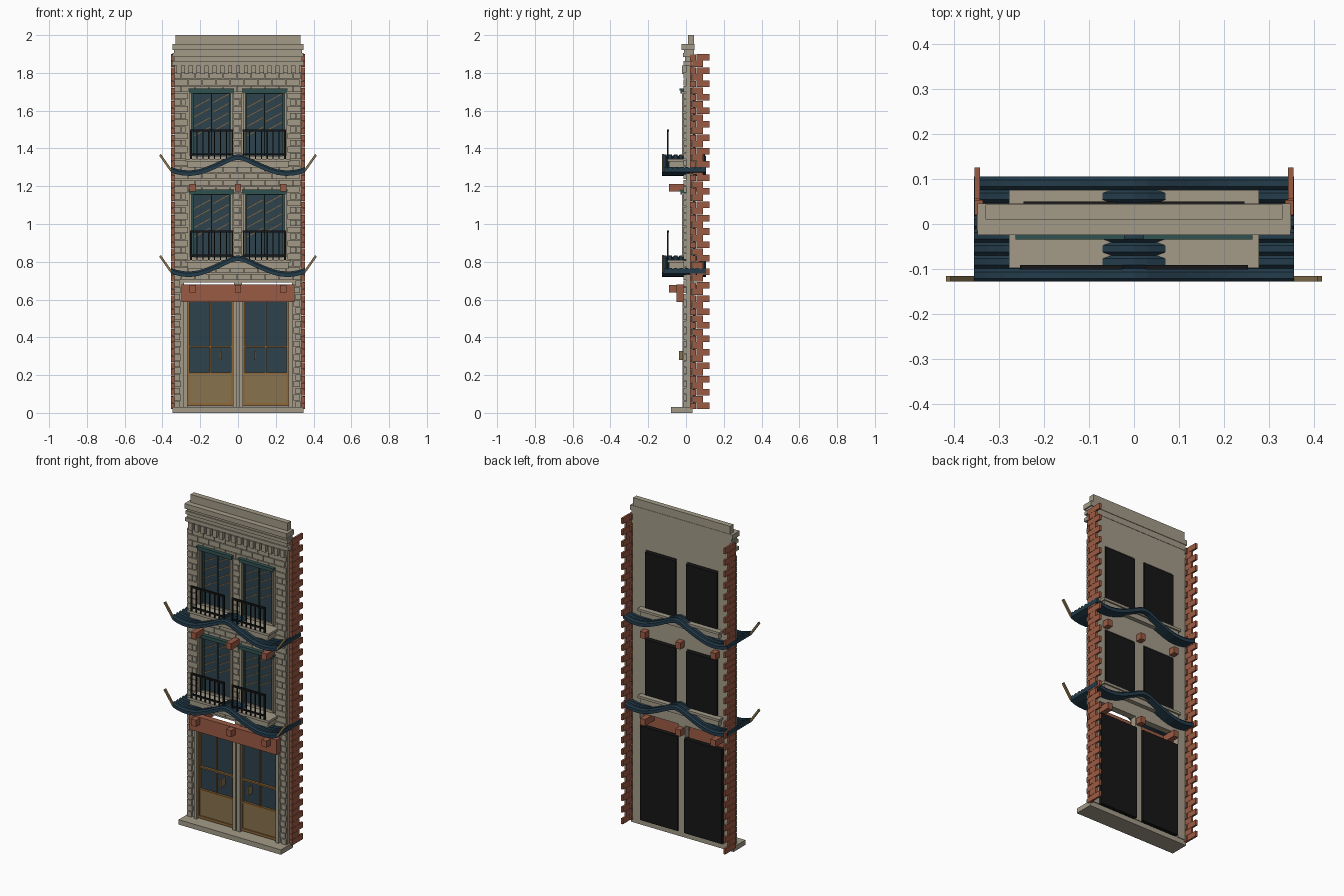
import bpy, bmesh, math
from mathutils import Matrix, Vector

cube = bpy.data.objects.get("Cube")
if cube:
    bpy.data.objects.remove(cube)


def material(name, r, g, b):
    m = bpy.data.materials.new(name)
    m.use_nodes = True
    m.diffuse_color = (r, g, b, 1)
    m.node_tree.nodes["Principled BSDF"].inputs["Base Color"].default_value = (r, g, b, 1)
    return m


STONE = material("stone", .37, .33, .25)
BRICK = material("red_brick", .33, .105, .058)
TILE = material("navy_tile", .017, .045, .07)
GLASS = material("dark_glass", .026, .055, .075)
WOOD = material("tan_wood", .25, .17, .075)
BRONZE = material("bronze_bars", .28, .14, .04)
GREEN = material("green_trim", .03, .085, .08)
BLACK = material("black_iron", .008, .008, .009)


def finish(bm, name, mat):
    me = bpy.data.meshes.new(name)
    bmesh.ops.recalc_face_normals(bm, faces=bm.faces)
    bm.to_mesh(me)
    bm.free()
    me.materials.append(mat)
    ob = bpy.data.objects.new(name, me)
    bpy.context.collection.objects.link(ob)
    return ob


def add_box(bm, x0, x1, y0, y1, z0, z1, tilt=0):
    centre = Vector(((x0 + x1) / 2, (y0 + y1) / 2, (z0 + z1) / 2))
    size = Matrix.Diagonal((x1 - x0, y1 - y0, z1 - z0, 1))
    turn = Matrix.Rotation(tilt, 4, 'Y')
    bmesh.ops.create_cube(bm, size=1, matrix=Matrix.Translation(centre) @ turn @ size)


def boxes(name, mat, items, mirror=False):
    """One object from several boxes, optionally repeated on the other side."""
    bm = bmesh.new()
    for b in items:
        add_box(bm, *b)
        if mirror:
            tilt = b[6] if len(b) > 6 else 0
            add_box(bm, -b[1], -b[0], *b[2:6], -tilt)
    return finish(bm, name, mat)


HALF = .337              # half width of the stone wall
FLOORS = (.825, 1.36)    # window bottoms
WIN_H = .34
WIN_X = (.035, .245)
DOOR_TOP = .69

# Wall slab, left open at the doors and windows
full = [(-HALF, HALF, 0, .04, a, b) for a, b in
        ((DOOR_TOP, FLOORS[0]), (FLOORS[0] + WIN_H, FLOORS[1]), (FLOORS[1] + WIN_H, 1.95))]
piers = []
for f in FLOORS:
    for a, b in ((-WIN_X[0], WIN_X[0]), (WIN_X[1], HALF), (-HALF, -WIN_X[1])):
        piers.append((a, b, 0, .04, f, f + WIN_H))
for a, b in ((-HALF, -.285), (-.022, .022), (.285, HALF)):
    piers.append((a, b, 0, .04, .03, DOOR_TOP))
boxes("wall", STONE, full + piers)

# Raised stone blocks in staggered courses
COURSE = .0355
blocks = []
for row in range(50):
    z = .03 + row * COURSE
    mid = z + COURSE / 2
    if mid < DOOR_TOP:
        spans = [(-HALF, -.305 + .012 * (row % 2)), (.305 - .012 * (row % 2), HALF)]
    elif any(f - .01 < mid < f + WIN_H + .01 for f in FLOORS):
        edge = .262 + .012 * (row % 2)
        spans = [(-HALF, -edge), (-.025, .025), (edge, HALF)]
    else:
        spans = [(-HALF, HALF)]
    for a, b in spans:
        x = a
        step = .037 if row % 2 else .074
        while x < b - .008:
            end = min(x + step, b)
            blocks.append((x, end - .003, -.012, .002, z, z + COURSE - .004))
            x, step = end, .074
boxes("stone_blocks", STONE, blocks)

# Toothed red brick returns on both sides
teeth = []
for row in range(53):
    z = .02 + row * COURSE
    long = row % 2 == 0
    split = .055 if long else .035
    end = .125 if long else .09
    teeth.append((.335, .354, .02, split - .002, z, z + COURSE - .003))
    teeth.append((.342, .354, split, end, z, z + COURSE - .001))
boxes("side_bricks", BRICK, teeth, True)

# Plinth, cornice, dentils and parapet
boxes("plinth", STONE, [(-.348, .348, -.08, .035, 0, .03)])
boxes("cornice", STONE, [
    (-.35, .35, -.014, .04, 1.84, 1.862), (-.338, .338, -.006, .04, 1.862, 1.885),
    (-.347, .347, -.016, .042, 1.885, 1.905), (-.34, .34, -.01, .042, 1.905, 1.922),
    (-.348, .348, -.024, .045, 1.922, 1.952)])
boxes("parapet", STONE, [(-.33, .33, .01, .043, 1.95, 2)])
boxes("dentils", STONE, [(-.325 + i * .0417, -.3 + i * .0417, -.02, .0, 1.795, 1.84)
                         for i in range(16)])

# Windows, balconies and railings on both floors
for f, level in zip(FLOORS, ("lower", "upper")):
    a, b = WIN_X
    top = f + WIN_H
    mid = (a + b) / 2
    boxes(level + "_window_glass", GLASS, [(a, b, .008, .02, f, top)], True)
    boxes(level + "_window_back", BLACK, [(a, b, .021, .05, f - .012, top - .01)], True)
    boxes(level + "_window_sash", GREEN, [
        (a, a + .01, -.008, .01, f, top), (b - .01, b, -.008, .01, f, top),
        (mid - .003, mid + .003, 0, .01, f, top), (a, b, -.008, .01, top - .012, top)], True)
    boxes(level + "_window_jambs", STONE, [
        (a - .009, a + .004, -.022, .004, f, top), (b, b + .013, -.022, .004, f, top)], True)
    boxes(level + "_window_lintel", GREEN, [
        (a - .01, b + .013, -.028, .004, top - .008, top + .006),
        (a - .014, b + .018, -.034, .004, top + .006, top + .017)], True)
    # Thin slanted bars across each pane
    bars = []
    for pane in (a + .056, b - .056):
        for k in range(4):
            z = f + .13 + k * .05 + (.025 if pane > mid else 0)
            bars.append((pane - .048, pane + .048, .003, .008, z - .002, z + .002, -.5))
    bm = bmesh.new()
    for bar in bars:
        add_box(bm, *bar)
        add_box(bm, bar[0] - 2 * mid, bar[1] - 2 * mid, *bar[2:])
    finish(bm, level + "_slanted_bars", BRONZE)

    boxes(level + "_balcony", STONE, [
        (-.278, .278, -.098, .075, f - .03, f - .015),
        (-.268, .268, -.09, .066, f - .062, f - .03)])
    rail = [(.025, .253, -.101, -.091, f + .13, f + .141),
            (.025, .253, -.1, -.092, f + .004, f + .014)]
    for i in range(8):
        x = .03 + i * .0312
        wide = .0045 if i in (0, 7) else .003
        rail.append((x - wide, x + wide, -.096 - wide, -.096 + wide, f - .016, f + .135))
    boxes(level + "_railing", BLACK, rail, True)


# Swept tile canopy: a scalloped section carried along a curved eave line
def canopy(name, base):
    path = [(0, 0), (.03, -.006), (.07, -.024), (.12, -.048), (.17, -.068), (.21, -.08),
            (.25, -.085), (.29, -.084), (.325, -.077), (.355, -.066)]
    line = [(-x, z) for x, z in reversed(path[1:])] + path
    rows = 8
    depth = .233 / rows
    section = []
    for i in range(rows):
        y = -.128 + i * depth
        section += [(y, 0), (y + depth * .25, .009), (y + depth * .75, .009)]
    section += [(.105, 0), (.105, -.02), (-.128, -.02)]
    bm = bmesh.new()
    rings = [[bm.verts.new((x, y, base + z + h)) for y, h in section] for x, z in line]
    n = len(section)
    for p, q in zip(rings, rings[1:]):
        for i in range(n):
            bm.faces.new((p[i], p[(i + 1) % n], q[(i + 1) % n], q[i]))
    bm.faces.new(rings[0])
    bm.faces.new(rings[-1])
    finish(bm, name, TILE)


for f, level in zip(FLOORS, ("lower", "upper")):
    canopy(level + "_tile_canopy", f)
    # Upturned corner horns
    boxes(level + "_canopy_horns", WOOD,
          [(.331, .435, -.128, -.116, f - .042, f - .03, -.96)], True)

# Projecting rafter ends and the beam over the doors
for z, level in ((.638, "lower"), (1.173, "upper")):
    boxes(level + "_rafters", BRICK, [(x - .017, x + .017, -.09, .08, z, z + .04)
                                      for x in (-.24, 0, .24)])
boxes("door_beam", BRICK, [(-.298, .298, -.05, -.012, .588, .68)])

# Doors: frames, glass, lower panels, rails and handles
boxes("door_posts", STONE, [(.268, .288, -.018, .03, .03, .59),
                            (.004, .026, -.018, .03, .03, .59)], True)
boxes("door_glass", GLASS, [(.03, .266, .008, .02, .21, .59)], True)
boxes("door_back", BLACK, [(.022, .278, .021, .05, .035, .615)], True)
boxes("door_panels", WOOD, [(.036, .258, -.002, .018, .05, .21)], True)
boxes("door_frame", BRONZE, [
    (.026, .036, -.008, .018, .04, .59), (.258, .268, -.008, .018, .04, .59),
    (.03, .265, -.006, .018, .345, .355), (.03, .265, -.006, .018, .205, .215),
    (.026, .268, -.008, .018, .036, .052), (.144, .15, 0, .018, .21, .59)], True)
boxes("door_handles", WOOD, [(-.096, -.088, -.036, .002, .28, .328),
                             (.088, .096, -.036, .002, .28, .328)])
